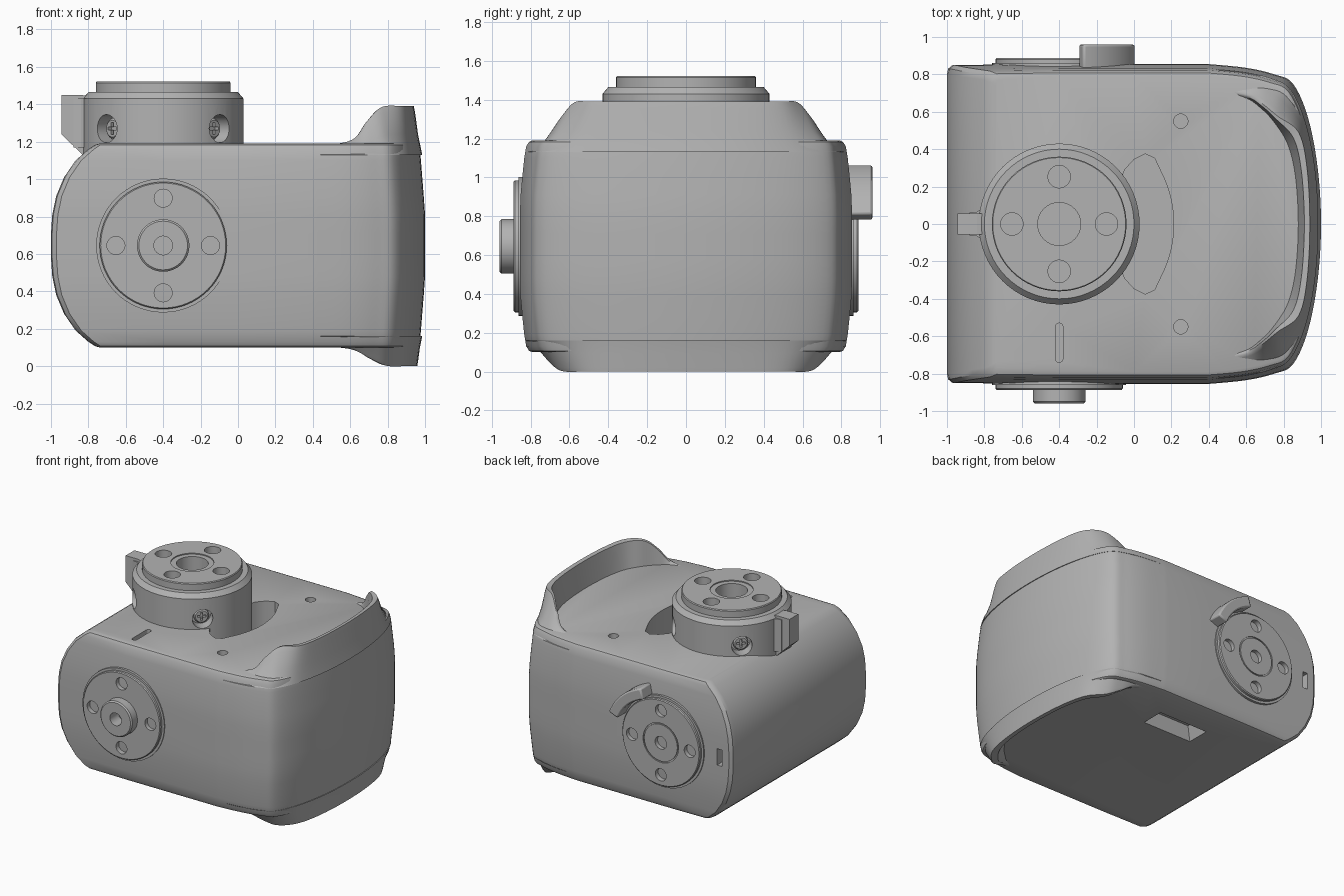
import bpy, bmesh, math
from math import sin, cos, pi, radians
from mathutils import Matrix, Vector

cube = bpy.data.objects.get("Cube")
if cube:
    bpy.data.objects.remove(cube)

grey = bpy.data.materials.new("housing grey")
grey.use_nodes = True
grey.diffuse_color = (0.45, 0.45, 0.45, 1)
grey.node_tree.nodes["Principled BSDF"].inputs["Base Color"].default_value = (0.45, 0.45, 0.45, 1)

UP = Matrix.Identity(4)
FRONT = Matrix.Rotation(pi / 2, 4, 'X')     # local z points to -y
BACK = Matrix.Rotation(-pi / 2, 4, 'X')     # local z points to +y
MID, AX = 0.645, -0.4                       # joint axis height and x


def finish(name, bm):
    bmesh.ops.recalc_face_normals(bm, faces=bm.faces)
    me = bpy.data.meshes.new(name)
    bm.to_mesh(me)
    bm.free()
    me.materials.append(grey)
    ob = bpy.data.objects.new(name, me)
    bpy.context.collection.objects.link(ob)
    return ob


def loft(name, rings, closed=False):
    """Skin equal-length rings; cap the ends or close into a loop."""
    bm = bmesh.new()
    vs = [[bm.verts.new(p) for p in r] for r in rings]
    n = len(vs[0])
    pairs = list(zip(vs, vs[1:])) + ([(vs[-1], vs[0])] if closed else [])
    for a, b in pairs:
        for i in range(n):
            j = (i + 1) % n
            bm.faces.new((a[i], a[j], b[j], b[i]))
    if not closed:
        bm.faces.new(vs[0])
        bm.faces.new(vs[-1])
    return finish(name, bm)


def turned(name, profile, at, turn=UP, n=64):
    """Turned solid from (radius, height) pairs."""
    m = Matrix.Translation(at) @ turn
    return loft(name, [[m @ Vector((r * cos(2 * pi * i / n), r * sin(2 * pi * i / n), h))
                        for i in range(n)] for r, h in profile])


def prism(name, pts, lo, hi, turn=UP):
    return loft(name, [[turn @ Vector((x, y, h)) for x, y in pts] for h in (lo, hi)])


def box(name, c, s):
    x, y, z = (v / 2 for v in s)
    return prism(name, [(c[0] + a * x, c[1] + b * y) for a, b in ((-1, -1), (1, -1), (1, 1), (-1, 1))],
                 c[2] - z, c[2] + z)


def spline(pts, steps=5):
    """Smooth curve through the points."""
    pts = [Vector(p) for p in pts]
    out = []
    for i in range(len(pts) - 1):
        a, b, c, d = (pts[min(max(i + k, 0), len(pts) - 1)] for k in (-1, 0, 1, 2))
        for s in range(steps):
            t = s / steps
            out.append(0.5 * (2 * b + (c - a) * t + (2 * a - 5 * b + 4 * c - d) * t * t
                              + (3 * b - a - 3 * c + d) * t ** 3))
    return out + [pts[-1]]


def cut(ob, cutters):
    for c in cutters:
        c.hide_render = True
        mod = ob.modifiers.new("cut", 'BOOLEAN')
        mod.operation, mod.solver, mod.object = 'DIFFERENCE', 'EXACT', c
    dg = bpy.context.evaluated_depsgraph_get()
    me = bpy.data.meshes.new_from_object(ob.evaluated_get(dg))
    ob.modifiers.clear()
    ob.data = me
    for c in cutters:
        bpy.data.objects.remove(c)


def smooth(ob, angle=30):
    bpy.ops.object.select_all(action='DESELECT')
    ob.select_set(True)
    bpy.context.view_layer.objects.active = ob
    bpy.ops.object.shade_smooth_by_angle(angle=radians(angle))


def hole(r, at, turn=UP, depth=0.1):
    return turned("hole_cutter", [(r, -depth), (r, 0.1)], at, turn, 32)


# Housing: stacked outlines, rounded at both ends
nose = [(0.4, 0.855), (0.6, 0.835), (0.75, 0.8), (0.85, 0.75), (0.93, 0.57), (0.982, 0.3), (1, 0)]
nose = spline(nose + [(x, -y) for x, y in nose[-2::-1]])
low = [(0.1, 0.925, -0.74, 0.965), (0.107, 0.945, -0.765, 0.97), (0.13, 0.962, -0.8, 0.972),
       (0.19, 0.974, -0.868, 0.978), (0.28, 0.985, -0.93, 0.985), (0.38, 0.996, -0.972, 0.993),
       (0.48, 1, -0.993, 1), (0.58, 1, -1, 1)]
levels = low + [(2 * MID - z, ys, xl, xs) for z, ys, xl, xs in low[::-1]]
rings = []
for z, ys, xl, xs in levels:
    side = [(xl, 0.8), (xl + 0.006, 0.83), (xl + 0.03, 0.85), (-0.4, 0.855), (0, 0.855)]
    ring = side + [(x * xs, y) for x, y in nose] + [(x, -y) for x, y in side[::-1]]
    rings.append([(x, y * ys, z) for x, y in ring])
housing = loft("housing", rings)

# Arc window beside the turret, screw holes, slots and underside socket
arc = [(AX + 0.612 * cos(radians(a)), 0.612 * sin(radians(a))) for a in range(-28, 29, 4)]
end = [(0.11, 0.352), (0.06, 0.375), (0, 0.345), (-0.05, 0.29), (-0.1, 0.15)]
window = arc + end + [(x, -y) for x, y in end[::-1]]
cutters = [prism("window_cutter", window, 0.93, 1.3)]
cutters += [hole(0.038, (0.25, s * 0.55, 1.19)) for s in (-1, 1)]
slot = [(AX + 0.02 * cos(a), s * 0.085 - 0.635 + 0.02 * sin(a))
        for s, a0 in ((1, 0), (-1, pi)) for a in (a0 + pi * k / 8 for k in range(9))]
cutters += [prism("slot_cutter", slot, 1.13, 1.3),
            box("slot_cutter", (-0.89, 0.85, MID), (0.045, 0.16, 0.13)),
            loft("socket_cutter", [[(sx * w, 0.46 + sy * d, z) for sx, sy in
                                    ((-1, -1), (1, -1), (1, 1), (-1, 1))]
                                   for w, d, z in ((0.24, 0.11, 0.04), (0.17, 0.06, 0.2))])]
cut(housing, cutters)
smooth(housing)


# Raised rims above and below the rounded end: base, crest and inner foot per station
base = [(0.985, 0), (0.967, 0.3), (0.912, 0.56), (0.832, 0.725), (0.735, 0.778), (0.6, 0.81), (0.44, 0.825)]
crest = [(0.94, 0, 1), (0.925, 0.3, 1), (0.88, 0.49, 1), (0.77, 0.575, 0.98),
         (0.69, 0.64, 0.6), (0.61, 0.69, 0.1), (0.44, 0.72, -0.06)]
foot = [(0.875, 0), (0.86, 0.25), (0.82, 0.42), (0.75, 0.54), (0.68, 0.615), (0.6, 0.665), (0.44, 0.69)]


def mirrored(pts):
    flip = [(p[0], -p[1], *p[2:]) for p in pts[:0:-1]]
    return spline(flip + pts, 6)


def rim(name, edge, height, down, spread):
    rows = []
    for b, c, f in zip(mirrored(base), mirrored(crest), mirrored(foot)):
        zc = edge + down * height * c.z
        zb = edge - down * 0.06
        o = Vector((c.x, c.y)).lerp(b, spread)
        i = o.lerp(f, 0.45)
        m, k = b.lerp(o, 0.5), b.lerp(o, 0.85)
        rows.append([(b.x, b.y, zb), (m.x, m.y, zb + (zc - zb) * 0.42),
                     (k.x, k.y, zb + (zc - zb) * 0.87), (o.x, o.y, zc),
                     (i.x, i.y, zc - down * 0.005), (f.x, f.y, edge - down * 0.02)])
    smooth(loft(name, rows), 50)


rim("upper_rim", 1.19, 0.2, 1, 0)
rim("lower_rim", 0.1, 0.1, -1, 0.4)

# Turret on top with ring of holes
turret = turned("turret", [(0.43, 0.93), (0.43, 1.43), (0.4, 1.465), (0.36, 1.465),
                           (0.36, 1.515), (0.355, 1.522)], (AX, 0, 0))
quarter = [k * pi / 2 for k in range(4)]
cutters = [hole(0.06, (AX + 0.253 * cos(a), 0.253 * sin(a), 1.522)) for a in quarter]
cutters += [hole(0.155, (AX, 0, 1.522), depth=0.008), hole(0.115, (AX, 0, 1.522), depth=0.3)]
for a in quarter:
    d = Vector((cos(a + pi / 4), sin(a + pi / 4), 0))
    turn = d.to_track_quat('Z', 'Y').to_matrix().to_4x4()
    at = Vector((AX, 0, 1.27)) + d * 0.43
    cutters.append(hole(0.075, at, turn, 0.09))
    screw = turned("turret_screw", [(0.055, -0.1), (0.055, -0.055), (0.045, -0.045)], at, turn, 24)
    cross = [(x, y) for x, y in ((-4, -1), (-1, -1), (-1, -4), (1, -4), (1, -1), (4, -1),
                                 (4, 1), (1, 1), (1, 4), (-1, 4), (-1, 1), (-4, 1))]
    cut(screw, [prism("cross_cutter", [(x * 0.008, y * 0.008) for x, y in cross], -0.07, 0,
                      Matrix.Translation(at) @ turn)])
    smooth(screw)
cut(turret, cutters)
smooth(turret)

# Turret pointer with flared root
prism("turret_pointer", [(-0.945, 1.45), (-0.945, 1.24), (-0.83, 1.13), (-0.77, 1.13),
                         (-0.77, 1.44), (-0.84, 1.45)], -0.055, 0.055, FRONT)
prism("pointer_root", [(-0.88, -0.06), (-0.84, -0.065), (-0.8, -0.09), (-0.78, -0.14),
                       (-0.78, 0.14), (-0.8, 0.09), (-0.84, 0.065), (-0.88, 0.06)], 1.17, 1.43)


# Side hubs
def hub(name, profile, turn, sy, bore_h):
    ob = turned(name, profile, (AX, 0, MID), turn)
    cs = [hole(0.048, (AX + 0.253 * cos(a), sy * 0.886, MID + 0.253 * sin(a)), turn, 0.06)
          for a in quarter]
    cut(ob, cs + [hole(0.05, (AX, sy * bore_h, MID), turn, 0.12)])
    smooth(ob)


flange = [(0.358, 0.78), (0.358, 0.862), (0.34, 0.862), (0.34, 0.88), (0.334, 0.887)]
hub("front_hub", flange + [(0.14, 0.887), (0.14, 0.95), (0.13, 0.96)], FRONT, -1, 0.96)
hub("back_hub", flange + [(0.155, 0.887), (0.155, 0.879), (0.145, 0.879), (0.145, 0.887)],
    BACK, 1, 0.887)

# Curved catch hugging the back hub
fan = [radians(22 + 51 * k / 12) for k in range(13)]
catch = [(AX + 0.44 * cos(a), MID + 0.44 * sin(a)) for a in fan]
catch += [(AX + 0.355 * cos(a), MID + 0.355 * sin(a)) for a in fan[::-1]]
latch = prism("back_catch", catch, -0.96, -0.8, FRONT)
bev = latch.modifiers.new("soft edges", 'BEVEL')
bev.width, bev.segments, bev.limit_method = 0.012, 2, 'ANGLE'
smooth(latch)
